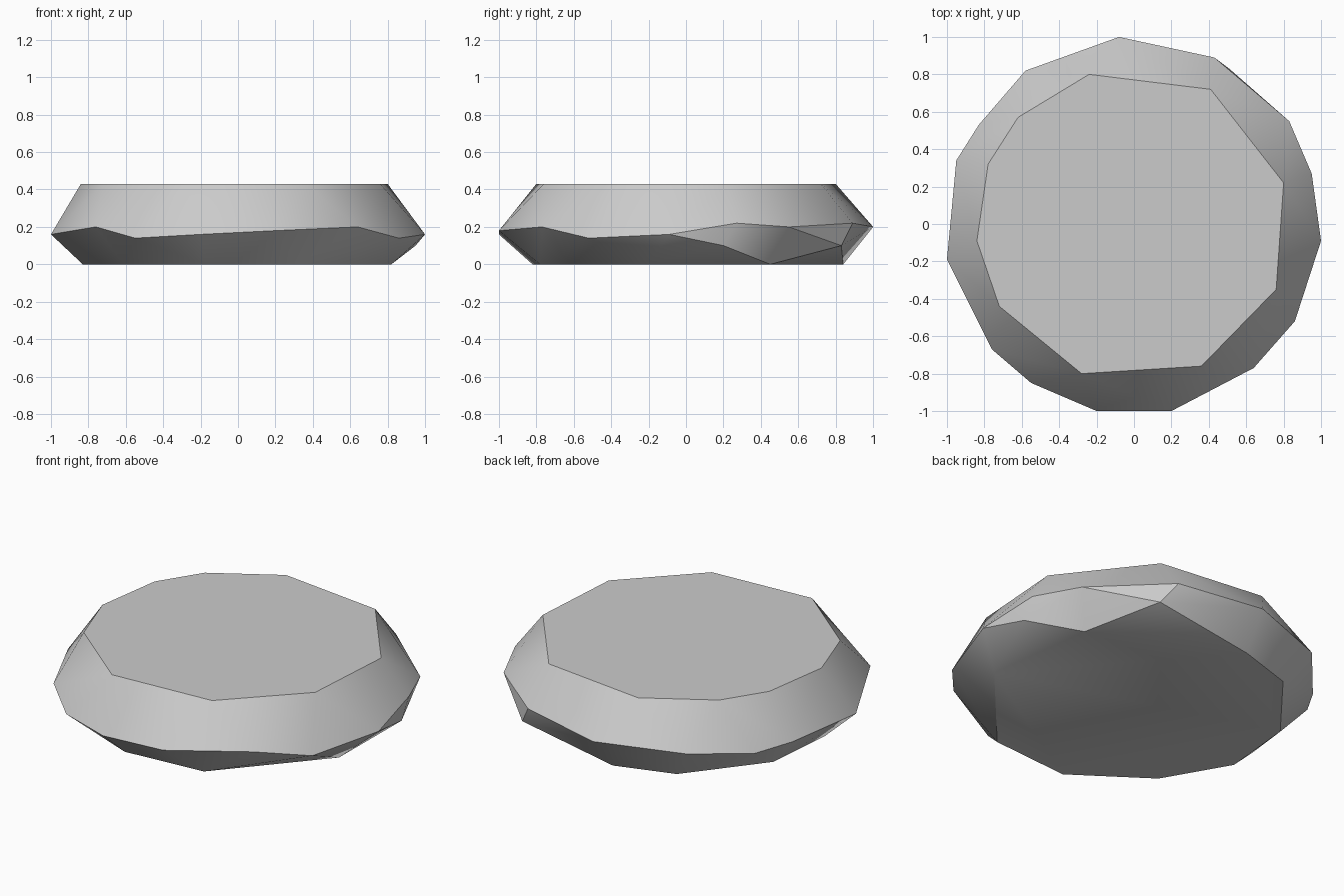
import bpy
import bmesh
import math

cube = bpy.data.objects.get("Cube")
if cube:
    bpy.data.objects.remove(cube, do_unlink=True)

# Stone colour
grey = bpy.data.materials.new("stone_grey")
grey.use_nodes = True
colour = (0.6, 0.6, 0.6, 1)
grey.diffuse_color = colour
grey.node_tree.nodes["Principled BSDF"].inputs["Base Color"].default_value = colour

# Flat top outline
top_height = 0.43
top = [(-.24, .8), (.41, .72), (.8, .22), (.76, -.35), (.36, -.76),
       (-.28, -.8), (-.72, -.44), (-.84, -.09), (-.78, .32), (-.62, .57)]

# Widest outline, with a wavering height
rim = [(-.08, 1, .2), (.43, .89, .22), (.83, .55, .2), (.95, .27, .22),
       (1, -.09, .16), (.86, -.52, .14), (.64, -.77, .2), (.2, -1, .18),
       (-.2, -1, .16), (-.55, -.85, .14), (-.76, -.67, .2), (-1, -.19, .16),
       (-.95, .34, .18), (-.83, .53, .15), (-.58, .82, .19)]

# Flat underside outline, and two chipped corners above it
base = [(.73, .45), (-.1, .84), (-.45, .73), (-.79, .3), (-.83, -.14),
        (-.61, -.52), (-.18, -.82), (.32, -.78), (.82, -.21)]
chips = [(.95, .2, .1), (.51, .83, .1)]

points = [(x, y, top_height) for x, y in top] + rim + chips
points += [(x, y, 0) for x, y in base]

# Faceted stone body
bm = bmesh.new()
for p in points:
    bm.verts.new(p)
bmesh.ops.convex_hull(bm, input=bm.verts[:])
loose = [v for v in bm.verts if not v.link_faces]
bmesh.ops.delete(bm, geom=loose, context='VERTS')
bmesh.ops.dissolve_limit(bm, angle_limit=math.radians(0.5),
                         verts=bm.verts[:], edges=bm.edges[:])
bmesh.ops.recalc_face_normals(bm, faces=bm.faces[:])

mesh = bpy.data.meshes.new("flat_stone")
bm.to_mesh(mesh)
bm.free()
mesh.materials.append(grey)
stone = bpy.data.objects.new("flat_stone", mesh)
bpy.context.collection.objects.link(stone)

# Soft sides, crisp rims
bpy.ops.object.select_all(action='DESELECT')
stone.select_set(True)
bpy.context.view_layer.objects.active = stone
bpy.ops.object.shade_smooth_by_angle(angle=math.radians(30))
